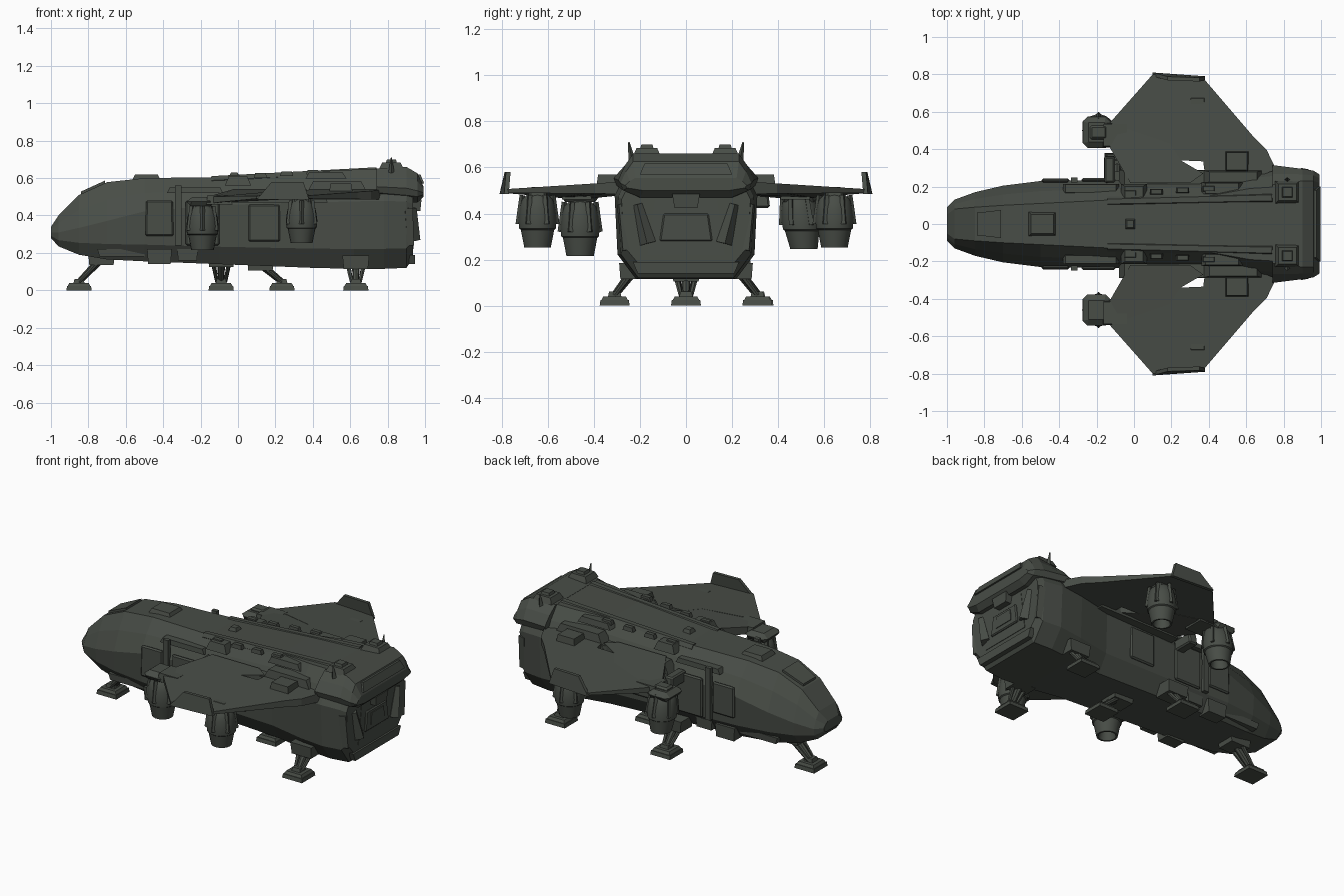
import bpy
import bmesh
from math import sin, cos, pi
from mathutils import Vector

cube = bpy.data.objects.get("Cube")
if cube:
    bpy.data.objects.remove(cube)


def make_material(name, color):
    mat = bpy.data.materials.new(name)
    mat.use_nodes = True
    mat.diffuse_color = color
    mat.node_tree.nodes["Principled BSDF"].inputs["Base Color"].default_value = color
    return mat


HULL = make_material("dark olive grey", (0.065, 0.074, 0.062, 1))


def skin(name, rings, smooth=False):
    """Join matching rings of points into a closed solid."""
    bm = bmesh.new()
    loops = [[bm.verts.new(p) for p in ring] for ring in rings]
    n = len(loops[0])
    for a, b in zip(loops, loops[1:]):
        for i in range(n):
            j = (i + 1) % n
            bm.faces.new((a[i], a[j], b[j], b[i]))
    bm.faces.new(loops[0])
    bm.faces.new(loops[-1])
    bmesh.ops.recalc_face_normals(bm, faces=bm.faces)
    mesh = bpy.data.meshes.new(name)
    bm.to_mesh(mesh)
    bm.free()
    mesh.materials.append(HULL)
    obj = bpy.data.objects.new(name, mesh)
    bpy.context.collection.objects.link(obj)
    if smooth:
        bpy.ops.object.select_all(action="DESELECT")
        obj.select_set(True)
        bpy.context.view_layer.objects.active = obj
        bpy.ops.object.shade_smooth_by_angle(angle=0.6)
    return obj


def box(name, center, size, taper=1.0, bevel=0.0):
    """Box whose top is scaled by taper."""
    c, (sx, sy, sz) = Vector(center), size
    rings = []
    for k, t in ((-1, 1.0), (1, taper)):
        rings.append([c + Vector((x * sx * t, y * sy * t, k * sz)) / 2
                      for x, y in ((-1, -1), (1, -1), (1, 1), (-1, 1))])
    obj = skin(name, rings)
    if bevel:
        mod = obj.modifiers.new("edge", "BEVEL")
        mod.width = bevel
        mod.segments = 1


def pair(name, center, size, taper=1.0, bevel=0.0):
    """Two boxes mirrored across the centre line."""
    x, y, z = center
    for side, s in (("left", 1), ("right", -1)):
        box(side + "_" + name, (x, s * y, z), size, taper, bevel)


def strut(name, a, b, r1, r2, sides=8):
    """Straight rod between two points."""
    a, b = Vector(a), Vector(b)
    q = (b - a).to_track_quat("Z", "Y")
    circle = [Vector((cos(2 * pi * i / sides), sin(2 * pi * i / sides), 0))
              for i in range(sides)]
    skin(name, [[a + q @ (p * r1) for p in circle],
                [b + q @ (p * r2) for p in circle]], True)


def section(x, bottom, top, wide, roof, mid):
    """Ten-sided hull cross-section."""
    h = top - bottom
    half = [(wide * 0.7, bottom), (wide * 0.96, bottom + h * 0.2),
            (wide, bottom + h * mid),
            (wide * 0.55 + roof * 0.45, bottom + h * (0.55 + mid * 0.45)), (roof, top)]
    return ([Vector((x, y, z)) for y, z in half]
            + [Vector((x, -y, z)) for y, z in reversed(half)])


# Hull and rear hood
stations = [
    (-1, .28, .34, .09, .05, .5), (-.96, .235, .4, .13, .08, .45),
    (-.85, .19, .51, .17, .09, .45), (-.7, .165, .578, .205, .1, .5),
    (-.5, .155, .6, .23, .11, .6), (-.1, .14, .605, .235, .13, .68),
    (.4, .12, .635, .245, .15, .68), (.62, .115, .645, .29, .19, .68),
    (.78, .115, .65, .31, .2, .68), (.9, .12, .64, .295, .2, .68),
    (.935, .17, .6, .28, .19, .68)]
skin("hull", [section(*s) for s in stations])
hood = [(.74, .49, .65, .315, .21, .4), (.9, .47, .66, .295, .23, .4),
        (.96, .47, .625, .285, .23, .4), (.992, .5, .555, .265, .22, .4)]
skin("rear_hood", [section(*s) for s in hood])

# Nose details: sloped windscreen and roof hatches
skin("windscreen", [[Vector((x, y, z + d)) for x, y, z in
                     ((-.84, -.06, .514), (-.84, .06, .514),
                      (-.71, .075, .573), (-.71, -.075, .573))] for d in (-.01, .014)])
box("cockpit_hatch", (-.49, 0, .605), (.15, .13, .03), .8)
box("roof_antenna_base", (-.02, 0, .615), (.06, .06, .03), .6)

# Rear face: hood panel, cargo hatch, braces and bumper
skin("hood_panel", [[Vector((x + d, y, z)) for x, y, z in
                     ((.964, -.18, .618), (.964, .18, .618),
                      (.984, .2, .57), (.984, -.2, .57))] for d in (-.01, .012)])
box("hood_clamp", (.945, 0, .455), (.06, .1, .06), 1.2)
box("cargo_frame", (.932, 0, .34), (.012, .34, .24), .8)
box("cargo_hatch", (.938, 0, .34), (.02, .23, .12), .85, .006)
box("cargo_window", (.946, 0, .345), (.012, .13, .07), .9)
box("rear_bumper", (.93, 0, .165), (.03, .42, .05), 1.1)
for side, s in (("left", 1), ("right", -1)):
    strut(side + "_rear_brace", (.935, s * .21, .44), (.94, s * .165, .27), .02, .035, 4)
    strut(side + "_rear_corner", (.91, s * .275, .44), (.92, s * .26, .24), .03, .025, 4)

# Roof ridges, vents and antennas
pair("roof_step", (.47, .19, .615), (.22, .07, .035), .8)
pair("roof_front_rail", (-.23, .19, .535), (.3, .05, .03), .9)
pair("roof_mount", (0, .17, .585), (.14, .09, .05), .7)
pair("roof_vent", (.82, .17, .667), (.13, .12, .035), .75)
pair("roof_vent_cap", (.82, .17, .69), (.06, .06, .02), .8)
pair("shoulder_box", (.55, .335, .54), (.13, .11, .06), .85)
pair("shoulder_fairing", (.53, .245, .545), (.34, .09, .08), .75)
for side, s in (("left", 1), ("right", -1)):
    strut(side + "_roof_ridge", (-.14, s * .12, .588), (.74, s * .14, .63), .026, .032, 6)
    strut(side + "_antenna", (.82, s * .235, .63), (.82, s * .248, .71), .016, .003, 4)
    for i in range(4):
        box(side + "_rail_block", (-.02 + i * .14, s * (.165 + i * .008), .605 + i * .009),
            (.07, .03, .025), .8)

# Side doors and armour
pair("side_door", (-.42, .232, .385), (.15, .02, .19), .96, .008)
pair("door_post", (-.32, .235, .4), (.035, .025, .32))
pair("mid_panel", (-.19, .236, .36), (.18, .02, .24), 1, .008)
pair("rear_panel", (.14, .236, .36), (.17, .02, .2), 1, .008)
pair("lower_box", (-.42, .18, .18), (.12, .08, .08), 1.1)
pair("lower_skid", (-.62, .155, .2), (.24, .06, .04), 1.1)
pair("lower_vent", (-.27, .18, .19), (.1, .06, .06), 1.1)
pair("root_beam", (.2, .25, .5), (.56, .08, .06), .9)
box("left_side_pack", (-.13, .29, .46), (.06, .15, .07), .9, .008)


# Wings
def wing_ring(outline, s, up):
    ring = []
    for x, y in outline:
        t = (y - .25) / .55
        z = (.54 - .035 * t) if up else (.485 + .005 * t)
        ring.append(Vector((x, s * y, z - (.02 if x < -.05 else 0))))
    return ring


outer = [(-.13, .54), (.1, .8), (.37, .78), (.64, .465), (.71, .395), (.76, .29),
         (.62, .24), (.38, .26), (.37, .335), (.25, .34), (.19, .43)]
inner = [(-.13, .41), (-.02, .22), (.3, .22), (.37, .27), (.25, .34),
         (.2, .435), (-.11, .555)]
for side, s in (("left", 1), ("right", -1)):
    for label, outline in (("outer_wing", outer), ("inner_wing", inner)):
        skin(side + "_" + label,
             [wing_ring(outline, s, True), wing_ring(outline, s, False)])
    # Upturned wing tip leaning inward
    skin(side + "_wing_tip",
         [[Vector((x, s * (y + d), z)) for x, y, z in
           ((.1, .79, .485), (.38, .77, .485), (.35, .762, .58), (.18, .768, .58))]
          for d in (0, .02)])

# Engine pods: open-bottomed turned shapes with side ribs
profile = [(.045, .015), (.07, -.01), (.08, -.05), (.087, -.1), (.083, -.14),
           (.076, -.145), (.06, -.225), (.05, -.225), (.04, -.17)]


def pod(name, x, y, top, scale, lean):
    def place(r, a, z):
        return Vector((x + r * cos(a) * scale,
                       y + r * sin(a) * scale + z * lean, top + z * scale))
    steps = 18
    skin(name, [[place(r, 2 * pi * i / steps, z) for i in range(steps)]
                for r, z in profile], True)
    for k in range(6):
        a = pi / 3 * k + pi / 6
        strut(name + "_rib", place(.068, a, .01), place(.084, a, -.12), .012, .014, 4)
    box(name + "_pylon", (x, y, top + .015), (.1, .08, .06), .9, .01)


for side, s in (("left", 1), ("right", -1)):
    front_y = .49 if s > 0 else -.46
    pod(side + "_front_pod", -.19, front_y, .47 if s > 0 else .44, 1, -.1 * (s > 0))
    box(side + "_front_pod_housing", (-.2, front_y, .475), (.16, .18, .05), .85, .025)
    box(side + "_front_pod_arm", (-.1, s * .475, .485), (.14, .13, .05), .9)
    pod(side + "_rear_pod", .34, s * .645, .47, .97, 0)


# Landing gear
def landing_leg(name, hip, foot):
    hip, foot = Vector(hip), Vector(foot)
    along = (foot - hip) * Vector((1, 1, 0))
    across = Vector((-along.y, along.x, 0)).normalized() * .045
    ankle = foot + Vector((0, 0, .045))
    strut(name, hip, ankle, .022, .016)
    for s in (-1, 1):
        strut(name + "_brace", hip + across * s, ankle + across * s * .5, .013, .01, 6)
    box(name + "_mount", hip, (.13, .11, .07), 1.1)
    box(name + "_foot", foot + Vector((0, 0, .012)), (.135, .13, .024), .95)
    box(name + "_foot_top", foot + Vector((0, 0, .032)), (.12, .115, .016), .85)
    box(name + "_ankle", foot + Vector((0, 0, .048)), (.06, .06, .025), .8)


landing_leg("nose_leg", (-.73, 0, .17), (-.85, 0, 0))
landing_leg("middle_leg", (.12, 0, .14), (.235, 0, 0))
landing_leg("left_side_leg", (-.09, .22, .16), (-.09, .315, 0))
landing_leg("left_rear_leg", (.63, .23, .15), (.63, .31, 0))
landing_leg("right_rear_leg", (.63, -.23, .15), (.63, -.31, 0))
